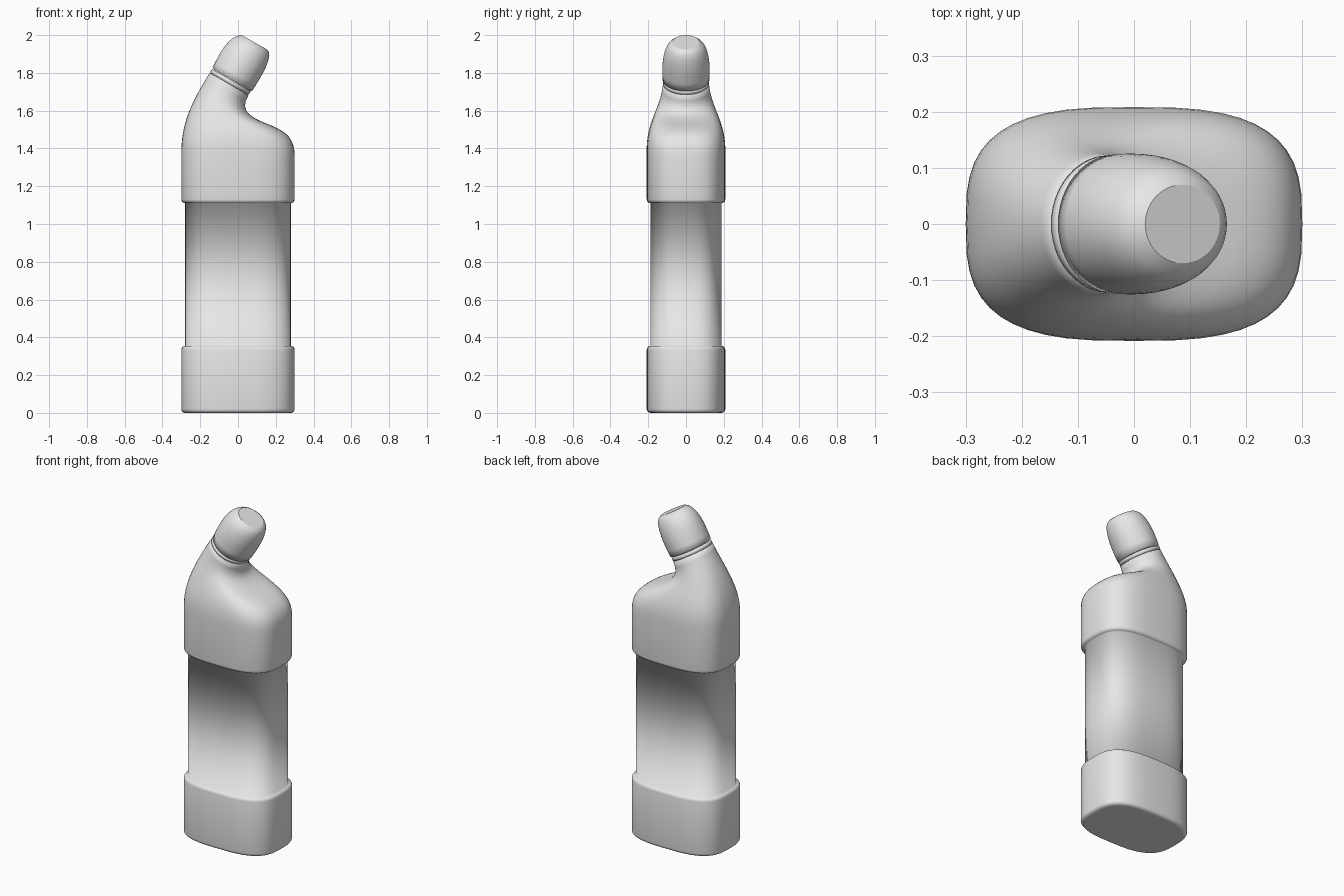
import bpy, math
from mathutils import Vector
from mathutils.geometry import interpolate_bezier

cube = bpy.data.objects.get("Cube")
if cube:
    bpy.data.objects.remove(cube)

COLOUR = (0.8, 0.8, 0.8, 1)
grey = bpy.data.materials.new("plain grey")
grey.use_nodes = True
grey.diffuse_color = COLOUR
grey.node_tree.nodes["Principled BSDF"].inputs["Base Color"].default_value = COLOUR

SIDES = 48
STEPS = 9
WIDTH, DEPTH, BEVEL = 0.3, 0.208, 0.02
SQUARISH, ROUND = 3, 2


def bezier(start, handle_a, handle_b, end, steps=STEPS):
    points = [Vector(p) for p in (start, handle_a, handle_b, end)]
    return interpolate_bezier(*points, steps)


def ring(left, right, section):
    """Rounded loop spanning two points of the side profile."""
    depth, power = section
    start = Vector((left[0], 0, left[1]))
    end = Vector((right[0], 0, right[1]))
    centre, half = (start + end) / 2, (end - start) / 2

    def rounded(value):
        return math.copysign(abs(value) ** (2 / power), value)

    loop = []
    for i in range(SIDES):
        angle = math.tau * i / SIDES
        across = half * rounded(math.cos(angle))
        loop.append(centre + across + Vector((0, depth * rounded(math.sin(angle)), 0)))
    return loop


def moved(loop, rise, scale):
    """Copy of a loop, scaled about its centre and pushed along its axis."""
    centre = sum(loop, Vector()) / SIDES
    across = (loop[0] - centre).normalized()
    axis = Vector((-across.z, 0, across.x))
    return [centre + (point - centre) * scale + axis * rise for point in loop]


def bevel(edge, direction):
    """Rounded rim running from the recessed width out to the full width."""
    rings = []
    for step in range(5):
        angle = math.pi / 2 * step / 4
        inset = BEVEL * (1 - math.sin(angle))
        z = edge + direction * BEVEL * (1 - math.cos(angle))
        half_width = WIDTH - inset
        rings.append(ring((-half_width, z), (half_width, z), (DEPTH - inset, SQUARISH)))
    return rings


def loft(name, rings):
    """Skin the loops in order and close both ends with flat caps."""
    verts = [point for loop in rings for point in loop]
    faces = [list(reversed(range(SIDES)))]
    for low in range(0, len(verts) - SIDES, SIDES):
        high = low + SIDES
        for i in range(SIDES):
            j = (i + 1) % SIDES
            faces.append((low + i, low + j, high + j, high + i))
    faces.append(range(len(verts) - SIDES, len(verts)))
    mesh = bpy.data.meshes.new(name)
    mesh.from_pydata(verts, [], faces)
    mesh.materials.append(grey)
    mesh.shade_smooth()
    for cap in (mesh.polygons[0], mesh.polygons[-1]):
        cap.use_smooth = False
    bpy.context.collection.objects.link(bpy.data.objects.new(name, mesh))


# Shoulder profiles: a steep left side, a hooked right side
left_side = bezier((-WIDTH, 1.38), (-WIDTH, 1.55), (-0.23, 1.67), (-0.15, 1.8), 2 * STEPS - 1)
right_side = bezier((WIDTH, 1.36), (WIDTH, 1.45), (0.26, 1.485), (0.18, 1.52))
right_side += bezier((0.18, 1.52), (0.08, 1.56), (0, 1.59), (0.055, 1.68))[1:]
sections = bezier((DEPTH, SQUARISH), (0.215, SQUARISH), (0.136, ROUND), (0.122, ROUND), 2 * STEPS - 1)
shoulder = [ring(*parts) for parts in zip(left_side, right_side, sections)]
neck = shoulder[-1]

# Base cup, recessed grip and shoulder in one skin
base_cup = bevel(0, 1) + bevel(0.355, -1)[::-1]
groove = moved(neck, 0.002, 0.93)
loft("bottle_body", base_cup + bevel(1.11, 1) + shoulder + [groove])

# Thin collar between two grooves
collar = [(0.002, 0.93), (0.005, 1), (0.022, 1), (0.025, 0.93)]
loft("neck_collar", [moved(neck, rise, scale) for rise, scale in collar])

# Tapered nozzle cap with a flat tip
cap_left = bezier((-0.135, 1.827), (-0.1, 1.9), (-0.05, 2), (0.02, 2))
cap_right = bezier((0.073, 1.703), (0.14, 1.8), (0.19, 1.9), (0.153, 1.924))
cap_sections = bezier((0.124, ROUND), (0.13, ROUND), (0.12, ROUND), (0.07, ROUND))
cap = [ring(*parts) for parts in zip(cap_left, cap_right, cap_sections)]
loft("nozzle_cap", [moved(cap[0], -0.003, 0.93)] + cap)
